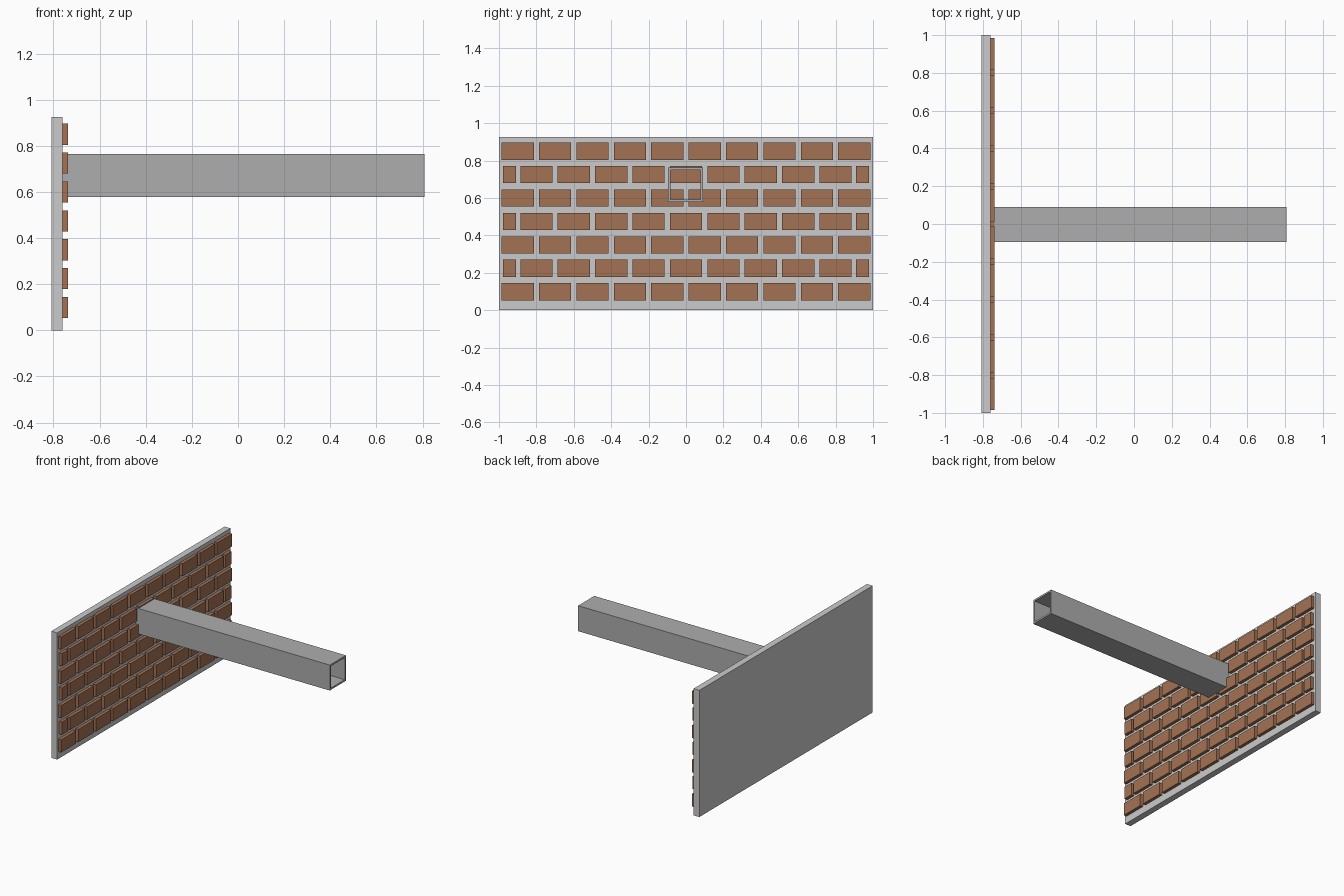
import bpy, bmesh
from mathutils import Matrix, Vector

if "Cube" in bpy.data.objects:
    bpy.data.objects.remove(bpy.data.objects["Cube"])

END = 0.808          # half length in x
FACE = -0.761        # front surface of the mortar wall


def material(name, colour):
    m = bpy.data.materials.new(name)
    m.diffuse_color = colour
    m.use_nodes = True
    m.node_tree.nodes["Principled BSDF"].inputs["Base Color"].default_value = m.diffuse_color
    return m


def add_box(bm, lo, hi):
    lo, hi = Vector(lo), Vector(hi)
    size = hi - lo
    mat = Matrix.Translation((lo + hi) / 2) @ Matrix.Diagonal((*size, 1))
    bmesh.ops.create_cube(bm, size=1, matrix=mat)


def finish(bm, name, mat):
    bmesh.ops.recalc_face_normals(bm, faces=bm.faces)
    mesh = bpy.data.meshes.new(name)
    bm.to_mesh(mesh)
    bm.free()
    obj = bpy.data.objects.new(name, mesh)
    mesh.materials.append(mat)
    bpy.context.collection.objects.link(obj)
    return obj


mortar = material("mortar", (0.6, 0.6, 0.6, 1))
brick = material("brick", (0.37, 0.17, 0.09, 1))
steel = material("steel", (0.42, 0.42, 0.42, 1))

# Mortar slab
bm = bmesh.new()
add_box(bm, (-END, -1, 0), (FACE, 1, 0.925))
finish(bm, "mortar_wall", mortar)

# Staggered brick courses, with cut bricks closing the offset rows
bm = bmesh.new()
for row in range(7):
    z = 0.099 + row * 0.1252
    if row % 2 == 0:
        bricks = [(-0.9 + 0.2 * i, 0.172) for i in range(10)]
    else:
        bricks = [(-0.8 + 0.2 * i, 0.172) for i in range(9)]
        bricks += [(-0.943, 0.07), (0.943, 0.07)]
    for y, width in bricks:
        add_box(bm, (FACE, y - width / 2, z - 0.046),
                (-0.738, y + width / 2, z + 0.046))
finish(bm, "bricks", brick)

# Hollow square beam: outer and inner rings extruded along x
bm = bmesh.new()
rings = []
for x in (FACE, END):
    for half in (0.093, 0.080):
        rings.append([bm.verts.new((x, -0.002 + sy * half, 0.671 + sz * half))
                      for sy, sz in ((-1, -1), (1, -1), (1, 1), (-1, 1))])
back_out, back_in, front_out, front_in = rings
for a, b in ((back_out, front_out), (front_out, front_in),
             (front_in, back_in), (back_in, back_out)):
    for i in range(4):
        j = (i + 1) % 4
        bm.faces.new((a[i], a[j], b[j], b[i]))
finish(bm, "hollow_beam", steel)
